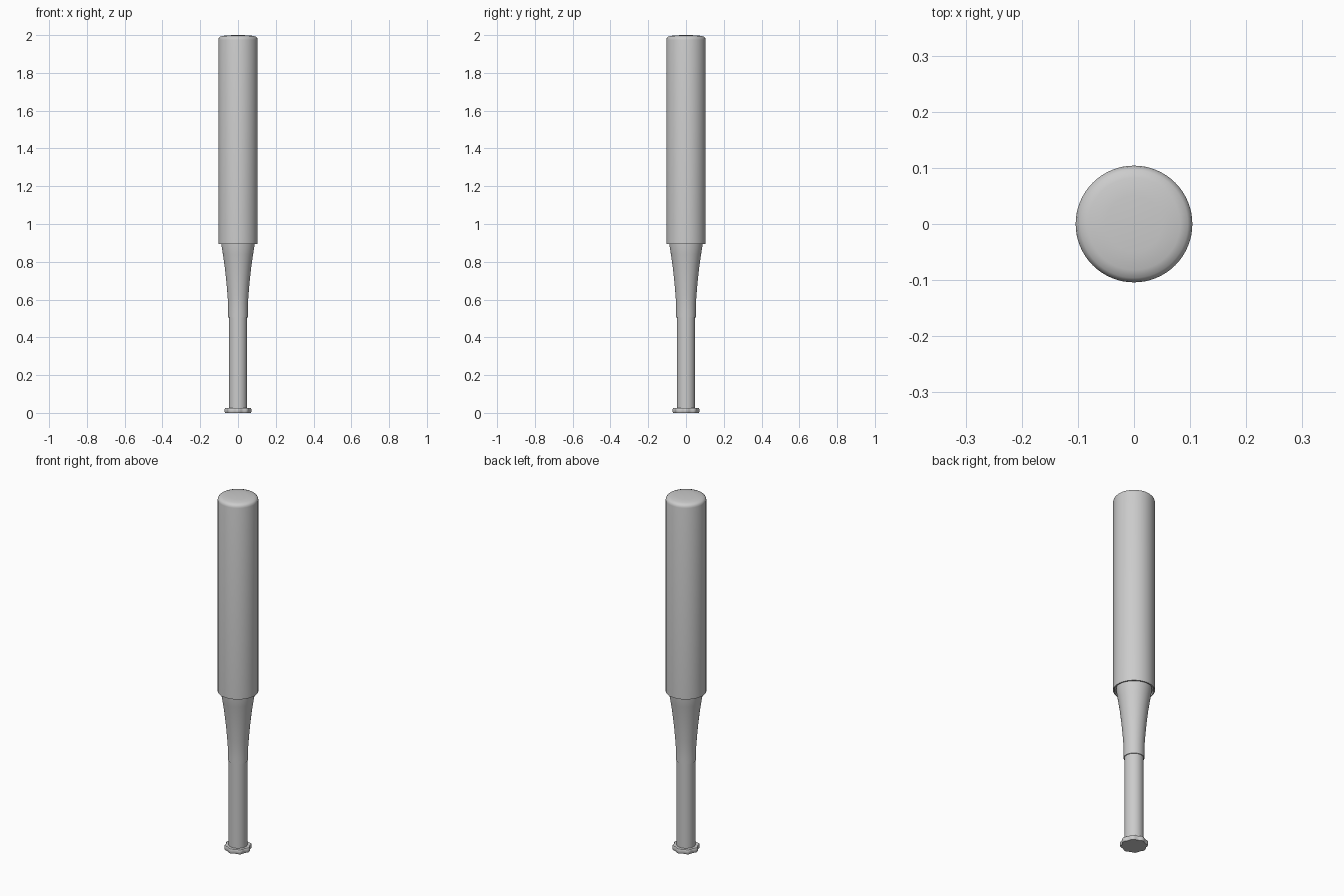
import bpy, bmesh, math

if "Cube" in bpy.data.objects:
    bpy.data.objects.remove(bpy.data.objects["Cube"])

SIDES = 64


def finish(name, bm, angle=35):
    bmesh.ops.remove_doubles(bm, verts=bm.verts, dist=1e-5)
    bmesh.ops.recalc_face_normals(bm, faces=bm.faces)
    mesh = bpy.data.meshes.new(name)
    bm.to_mesh(mesh)
    bm.free()
    ob = bpy.data.objects.new(name, mesh)
    bpy.context.collection.objects.link(ob)
    bpy.ops.object.select_all(action='DESELECT')
    ob.select_set(True)
    bpy.context.view_layer.objects.active = ob
    bpy.ops.object.shade_smooth_by_angle(angle=math.radians(angle))
    return ob


def lathe(name, profile):
    """Revolve (radius, height) points around the z axis."""
    bm = bmesh.new()
    vs = [bm.verts.new((r, 0, z)) for r, z in profile]
    es = [bm.edges.new(pair) for pair in zip(vs, vs[1:])]
    bmesh.ops.spin(bm, geom=vs + es, cent=(0, 0, 0), axis=(0, 0, 1),
                   angle=math.tau, steps=SIDES, use_duplicate=False)
    return finish(name, bm)


# Barrel with softly rolled top and a shallow recess under its lower rim
lathe("barrel", [(0.088, 0.905), (0.096, 0.905), (0.098, 0.893), (0.104, 0.893),
                 (0.104, 1.975), (0.102, 1.984), (0.096, 1.991),
                 (0.082, 1.996), (0.05, 1.999), (0, 2.0)])

# Flared neck, ending in a thin cuff over the handle
lathe("tapered_neck", [(0.048, 0.505), (0.052, 0.505), (0.052, 0.535),
                       (0.0525, 0.58), (0.056, 0.63), (0.062, 0.70),
                       (0.071, 0.78), (0.080, 0.84), (0.088, 0.89), (0.088, 0.905)])

# Straight grip
lathe("handle", [(0.048, 0.02), (0.048, 0.51)])

# Eight-lobed end knob
bm = bmesh.new()
rings = []
for scale, z in [(0.96, 0), (1, 0.004), (1, 0.021), (0.96, 0.025)]:
    ring = []
    for i in range(SIDES):
        a = math.tau * i / SIDES
        r = scale * (0.067 + 0.0035 * math.cos(8 * a))
        ring.append(bm.verts.new((r * math.cos(a), r * math.sin(a), z)))
    rings.append(ring)
for lo, hi in zip(rings, rings[1:]):
    for i in range(SIDES):
        j = (i + 1) % SIDES
        bm.faces.new((lo[i], lo[j], hi[j], hi[i]))
bm.faces.new(rings[0][::-1])
bm.faces.new(rings[-1])
finish("end_knob", bm)
